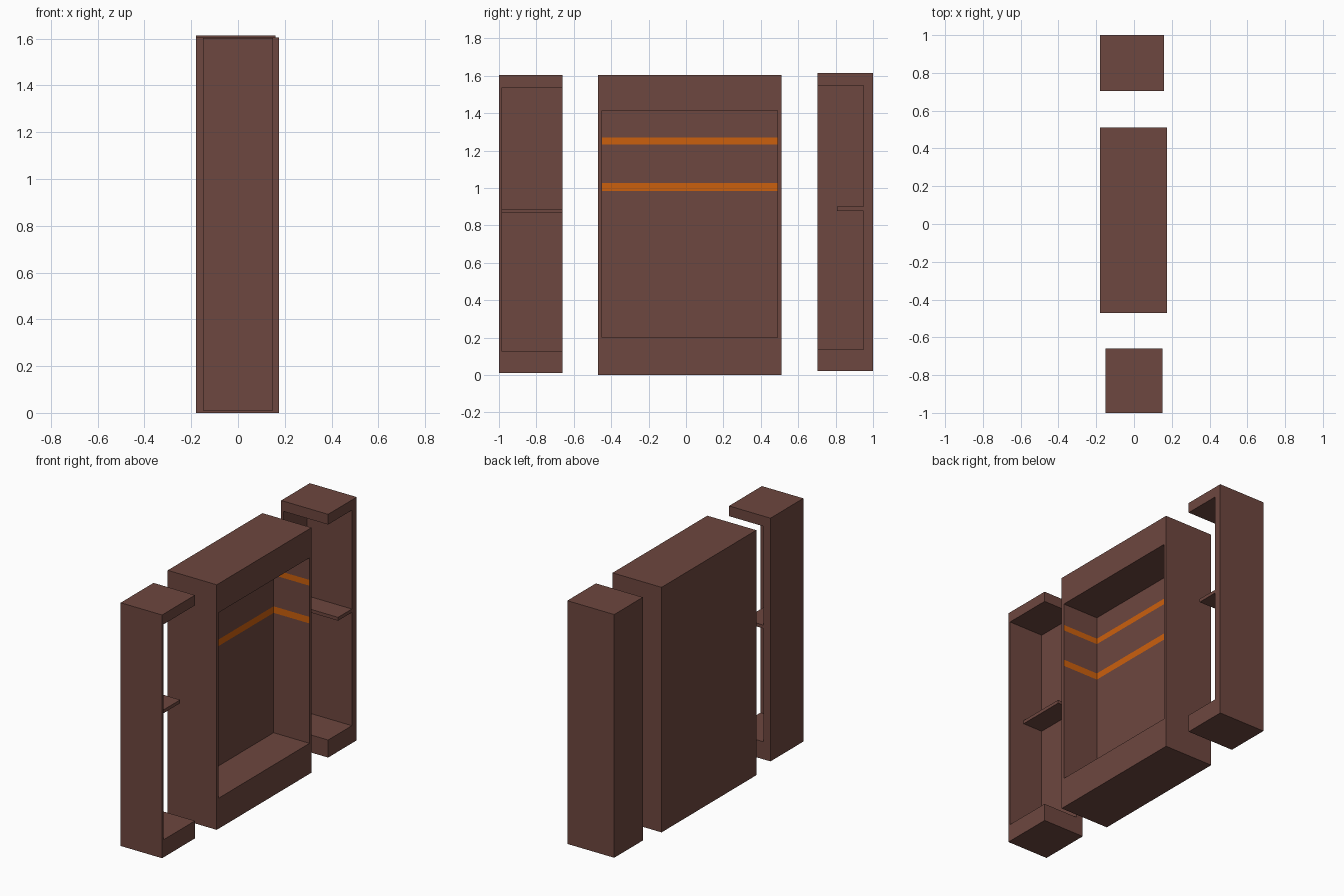
import bpy, bmesh, math
from mathutils import Vector

if "Cube" in bpy.data.objects:
    bpy.data.objects.remove(bpy.data.objects["Cube"])


def material(name, rgb):
    m = bpy.data.materials.new(name)
    m.diffuse_color = (*rgb, 1)
    m.use_nodes = True
    m.node_tree.nodes["Principled BSDF"].inputs["Base Color"].default_value = m.diffuse_color
    return m


WOOD = material("brown_wood", (0.155, 0.063, 0.05))
TRIM = material("orange_trim", (0.6, 0.115, 0.004))


def finish(bm, name, mats):
    bmesh.ops.recalc_face_normals(bm, faces=bm.faces[:])
    me = bpy.data.meshes.new(name)
    bm.to_mesh(me)
    bm.free()
    for m in mats:
        me.materials.append(m)
    ob = bpy.data.objects.new(name, me)
    bpy.context.collection.objects.link(ob)
    return ob


# Main cabinet: box shell with a recessed cavity opening towards +x
def main_cabinet():
    x0, x1, back = -0.18, 0.175, -0.085
    bm = bmesh.new()

    def ring(x, ya, yb, za, zb):
        return [bm.verts.new((x, y, z)) for y, z in
                ((ya, za), (yb, za), (yb, zb), (ya, zb))]

    outer = (-0.47, 0.51, 0.0, 1.605)
    inner = (-0.45, 0.49, 0.2, 1.415)
    rings = [ring(x0, *outer), ring(x1, *outer), ring(x1, *inner), ring(back, *inner)]
    bm.faces.new(rings[0])
    for a, b in zip(rings, rings[1:]):
        for i in range(4):
            j = (i + 1) % 4
            bm.faces.new((a[i], a[j], b[j], b[i]))
    bm.faces.new(rings[3])
    bmesh.ops.recalc_face_normals(bm, faces=bm.faces[:])

    # Orange bands painted around the cavity walls
    bands = ((0.985, 1.028), (1.232, 1.27))

    def in_cavity(f):
        return all(-0.451 < v.co.y < 0.491 and v.co.x > back - 0.001
                   and 0.199 < v.co.z < 1.416 for v in f.verts)

    for z in (z for band in bands for z in band):
        bmesh.ops.bisect_plane(bm, geom=bm.verts[:] + bm.edges[:] + bm.faces[:],
                               plane_co=(0, 0, z), plane_no=(0, 0, 1))
    for f in bm.faces:
        z = f.calc_center_median().z
        if in_cavity(f) and any(a < z < b for a, b in bands):
            f.material_index = 1
    finish(bm, "main_cabinet", (WOOD, TRIM))


# Side shelf unit: E-shaped section (depth, height) run along its length,
# closed at one end by a thin panel
def shelf_unit(name, depth, location, angle, length=0.34, height=1.593):
    wall, panel, tip = 0.05, 0.015, 0.193
    section = [(0, 0), (depth, 0), (depth, 0.115), (wall, 0.115),
               (wall, 0.857), (tip, 0.857), (tip, 0.879), (wall, 0.879),
               (wall, 1.526), (depth, 1.526), (depth, height), (0, height)]
    bm = bmesh.new()
    far, near = ([bm.verts.new((d, u, z)) for d, z in section]
                 for u in (length, panel))
    end = {i: bm.verts.new((section[i][0], 0, section[i][1])) for i in (0, 1, 10, 11)}
    bm.faces.new(far)
    for i in range(12):
        j = (i + 1) % 12
        bm.faces.new((far[i], far[j], near[j], near[i]))
    bm.faces.new(near[2:10])
    for i, j in ((10, 11), (11, 0), (0, 1)):
        bm.faces.new((near[i], near[j], end[j], end[i]))
    bm.faces.new((near[1], near[2], near[9], near[10], end[10], end[1]))
    bm.faces.new([end[i] for i in (0, 1, 10, 11)])
    ob = finish(bm, name, (WOOD,))
    ob.location = Vector(location)
    ob.rotation_euler.z = angle


main_cabinet()
shelf_unit("front_shelf_unit", 0.30, (-0.15, -1.0, 0.01), 0)
shelf_unit("rear_shelf_unit", 0.296, (-0.18, 1.0, 0.021), -math.pi / 2)
